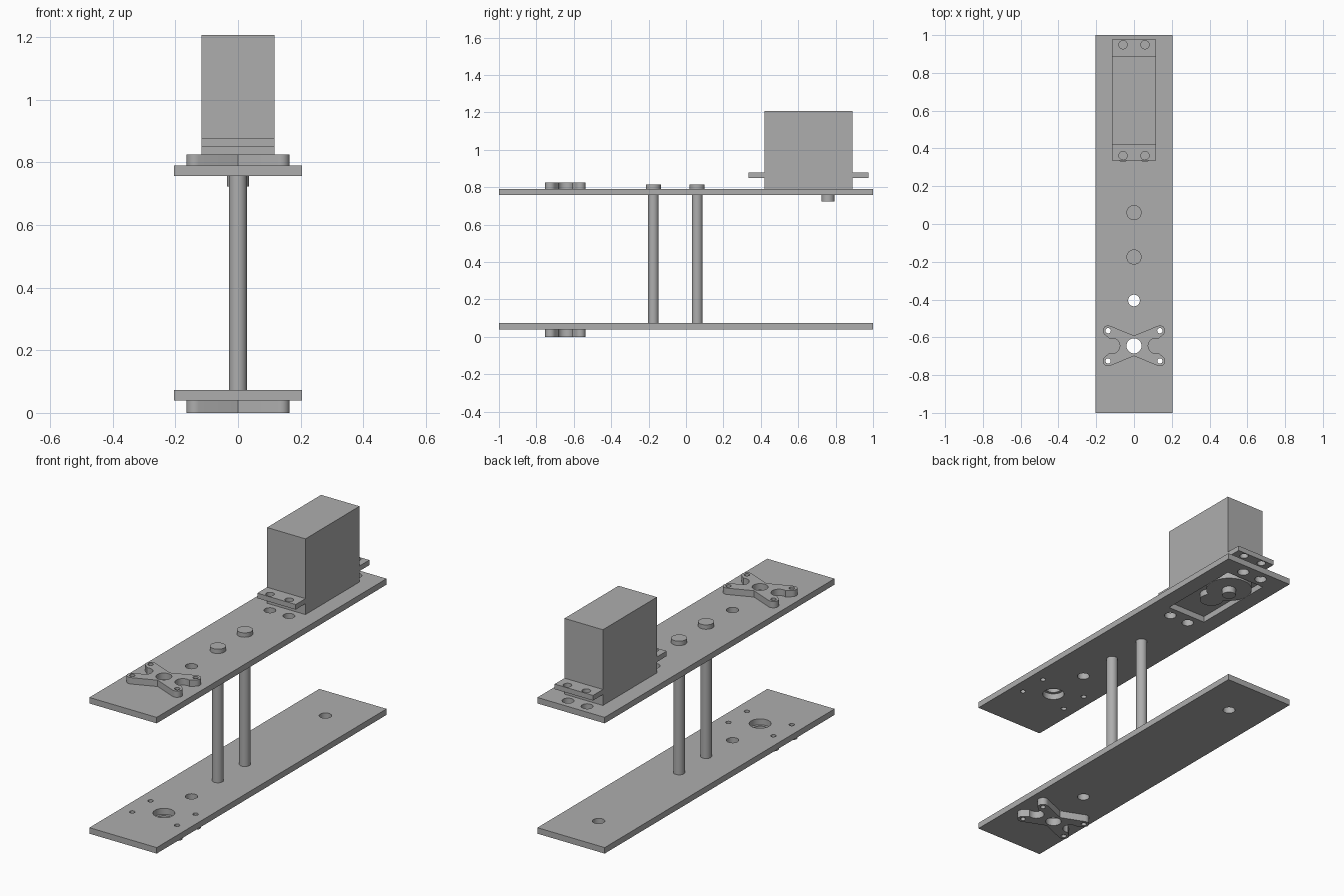
import bpy, bmesh
from math import sin, cos, pi, radians

cube = bpy.data.objects.get("Cube")
if cube:
    bpy.data.objects.remove(cube)

GREY = (0.42, 0.42, 0.42, 1)
grey = bpy.data.materials.new("plain grey")
grey.use_nodes = True
grey.diffuse_color = GREY
grey.node_tree.nodes["Principled BSDF"].inputs["Base Color"].default_value = GREY


def arc(x, y, r, start, end, n):
    steps = [radians(start + (end - start) * i / n) for i in range(n + 1)]
    return [(x + r * cos(a), y + r * sin(a)) for a in steps]


def circle(x, y, r, n=32):
    return arc(x, y, r, 0, 360, n)[:-1]


def rect(half_x, y0, y1):
    return [(-half_x, y0), (half_x, y0), (half_x, y1), (-half_x, y1)]


def slab(name, z0, z1, outline, holes=()):
    """Flat part: an outline with holes, filled and extruded from z0 to z1."""
    curve = bpy.data.curves.new(name, "CURVE")
    curve.dimensions = "2D"
    curve.fill_mode = "BOTH"
    curve.extrude = (z1 - z0) / 2
    for loop in [outline, *holes]:
        spline = curve.splines.new("POLY")
        spline.points.add(len(loop) - 1)
        for point, (x, y) in zip(spline.points, loop):
            point.co = (x, y, 0, 1)
        spline.use_cyclic_u = True
    temp = bpy.data.objects.new(name + " curve", curve)
    bpy.context.collection.objects.link(temp)
    bpy.context.view_layer.update()
    shape = temp.evaluated_get(bpy.context.evaluated_depsgraph_get())
    mesh = bpy.data.meshes.new_from_object(shape)
    bpy.data.objects.remove(temp)
    # Weld caps to walls and keep the rims sharp
    bm = bmesh.new()
    bm.from_mesh(mesh)
    bmesh.ops.remove_doubles(bm, verts=bm.verts, dist=1e-5)
    bmesh.ops.recalc_face_normals(bm, faces=bm.faces)
    bmesh.ops.translate(bm, verts=bm.verts, vec=(0, 0, (z0 + z1) / 2))
    for face in bm.faces:
        face.smooth = True
    bm.to_mesh(mesh)
    bm.free()
    mesh.set_sharp_from_angle(angle=radians(30))
    mesh.materials.clear()
    mesh.materials.append(grey)
    obj = bpy.data.objects.new(name, mesh)
    bpy.context.collection.objects.link(obj)
    return obj


# Main levels and positions
LOW0, LOW1, UP0, UP1, TOP = 0.04, 0.073, 0.757, 0.79, 1.207
HORN_Y, SHAFT_Y = -0.645, 0.76
SERVO = rect(0.117, 0.42, 0.89)
PLATE = rect(0.205, -1, 1)

# Hole patterns
screw_holes = [circle(sx * 0.137, HORN_Y + sy * 0.08, 0.014, 20)
               for sx in (-1, 1) for sy in (-1, 1)]
plate_holes = screw_holes + [circle(0, HORN_Y, 0.055), circle(0, -0.405, 0.031)]
mount_holes = [circle(x, y, 0.03) for x in (-0.058, 0.058) for y in (0.36, 0.943)]
ear_holes = [circle(x, y, 0.022) for x in (-0.058, 0.058) for y in (0.362, 0.949)]

# Two long plates
slab("lower_plate", LOW0, LOW1, PLATE, plate_holes + [circle(0, SHAFT_Y, 0.031)])
slab("upper_plate", UP0, UP1, PLATE, plate_holes + mount_holes + [SERVO])

# Cross-shaped horns: one quarter of the outline, mirrored twice
quarter = (arc(0.115, 0, 0.04, 180, 70, 8)
           + arc(0.137, 0.08, 0.028, -60, 115, 10) + [(0, 0.054)])
half = quarter + [(-x, y) for x, y in quarter[-2::-1]]
full = half + [(x, -y) for x, y in half[-2:0:-1]]
horn = [(x, y + HORN_Y) for x, y in full]
for name, z0, z1 in (("lower_horn", 0, LOW0), ("upper_horn", UP1, 0.825)):
    slab(name, z0, z1, horn, screw_holes + [circle(0, HORN_Y, 0.04)])

# Two posts with round heads
for name, y in (("front_post", -0.175), ("rear_post", 0.06)):
    slab(name, LOW1, UP0, circle(0, y, 0.029))
    slab(name + "_head", UP1, 0.814, circle(0, y, 0.04))

# Motor block with mounting ears, gear bosses and shaft
slab("motor_body", UP1, TOP, SERVO)
for name, y0, y1 in (("front_ear", 0.335, 0.42), ("rear_ear", 0.89, 0.976)):
    holes = [h for h in ear_holes if y0 < h[0][1] < y1]
    slab(name, 0.85, 0.878, rect(0.117, y0, y1), holes)
slab("gear_boss", UP0, UP1, circle(0, SHAFT_Y, 0.117, 48))
slab("small_gear_boss", UP0, UP1, circle(0, 0.62, 0.06))
slab("output_shaft", 0.722, UP0, circle(0, SHAFT_Y, 0.035))
